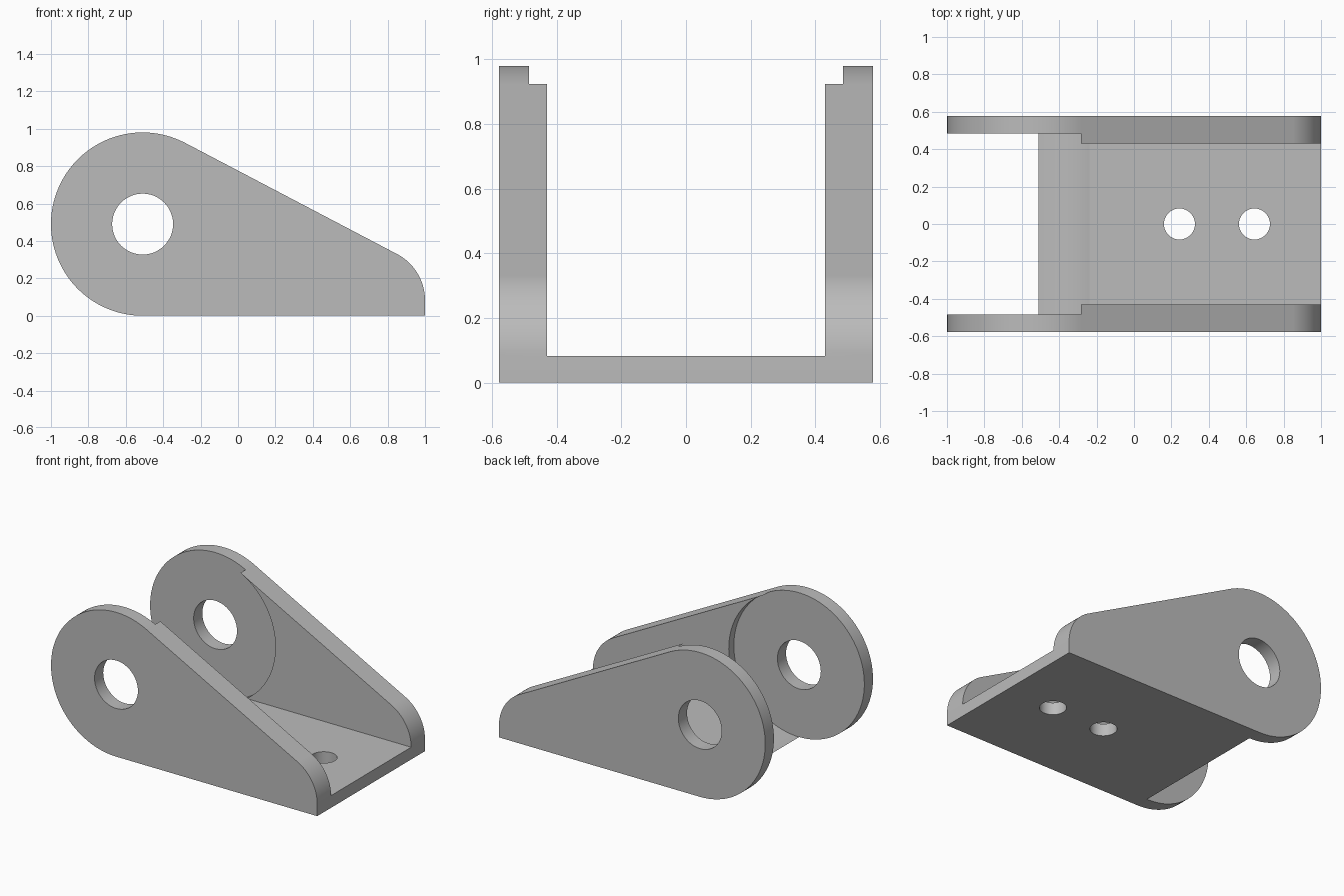
import bpy, bmesh
from math import sin, cos, radians
from mathutils import Vector

old = bpy.data.objects.get("Cube")
if old:
    bpy.data.objects.remove(old, do_unlink=True)

# Main dimensions
R = 0.49                      # rounded end of the ears
PIVOT = (-0.51, R)
CORNER_R = 0.28               # rounded corner at the low end
CORNER = (0.72, 0.082)
SLOPE = 62.3                  # direction square to the sloping top edge
HALF_WIDTH, HALF_RECESS, HALF_CHANNEL = 0.578, 0.485, 0.43
FLOOR = 0.083


def arc(centre, r, start, end, steps):
    angles = [radians(start + (end - start) * i / steps) for i in range(steps + 1)]
    return [(centre[0] + r * cos(a), centre[1] + r * sin(a)) for a in angles]


def prism(name, outline, axis, low, high):
    """Extrude an outline along y (points are x, z) or along z (points are x, y)."""
    bm = bmesh.new()
    place = (lambda p: (p[0], low, p[1])) if axis == "y" else (lambda p: (p[0], p[1], low))
    face = bm.faces.new([bm.verts.new(place(p)) for p in outline])
    top = bmesh.ops.extrude_face_region(bm, geom=[face])["geom"]
    move = Vector((0, high - low, 0)) if axis == "y" else Vector((0, 0, high - low))
    bmesh.ops.translate(bm, vec=move, verts=[v for v in top if isinstance(v, bmesh.types.BMVert)])
    bmesh.ops.recalc_face_normals(bm, faces=bm.faces)
    mesh = bpy.data.meshes.new(name)
    bm.to_mesh(mesh)
    bm.free()
    ob = bpy.data.objects.new(name, mesh)
    bpy.context.collection.objects.link(ob)
    return ob


# Solid block with the side outline
outline = ([(1, 0)] + arc(CORNER, CORNER_R, 0, SLOPE, 20)
           + arc(PIVOT, R, SLOPE, 270, 64))
bracket = prism("clevis_bracket", outline, "y", -HALF_WIDTH, HALF_WIDTH)

# Channel between the ears, above the floor
channel = prism("channel_cutter", [(-2, FLOOR), (2, FLOOR), (2, 2), (-2, 2)],
                "y", -HALF_CHANNEL, HALF_CHANNEL)

# Round recess that thins the ears and hollows the floor's end
reach = arc(PIVOT, R + 0.3, SLOPE, SLOPE, 1)[0]
recess = prism("recess_cutter",
               [reach] + arc(PIVOT, R, SLOPE, -90, 56)
               + [(PIVOT[0], -0.2), (-1.3, -0.2), (-1.3, 1.3), (reach[0], 1.3)],
               "y", -HALF_RECESS, HALF_RECESS)

# Pivot bore and the two mounting holes
cutters = [channel, recess,
           prism("bore_cutter", arc(PIVOT, 0.163, 0, 352.5, 47), "y", -1, 1)]
for x in (0.243, 0.644):
    cutters.append(prism("hole_cutter", arc((x, 0), 0.083, 0, 350, 35), "z", -0.2, 0.3))

for cutter in cutters:
    cutter.hide_render = True
    mod = bracket.modifiers.new(cutter.name, "BOOLEAN")
    mod.operation = "DIFFERENCE"
    mod.solver = "EXACT"
    mod.object = cutter

# Bake the cuts and remove the cutters
bpy.context.view_layer.update()
graph = bpy.context.evaluated_depsgraph_get()
baked = bpy.data.meshes.new_from_object(bracket.evaluated_get(graph))
bracket.modifiers.clear()
bracket.data = baked
baked.name = "clevis_bracket"
for cutter in cutters:
    bpy.data.objects.remove(cutter, do_unlink=True)

# Grey metal
grey = bpy.data.materials.new("plain grey")
grey.use_nodes = True
colour = (0.5, 0.5, 0.5, 1)
grey.diffuse_color = colour
grey.node_tree.nodes["Principled BSDF"].inputs["Base Color"].default_value = colour
baked.materials.clear()
baked.materials.append(grey)

# Smooth curves, sharp edges
bpy.ops.object.select_all(action="DESELECT")
bracket.select_set(True)
bpy.context.view_layer.objects.active = bracket
bpy.ops.object.shade_smooth_by_angle(angle=radians(25))
weighted = bracket.modifiers.new("even shading", "WEIGHTED_NORMAL")
weighted.keep_sharp = True
